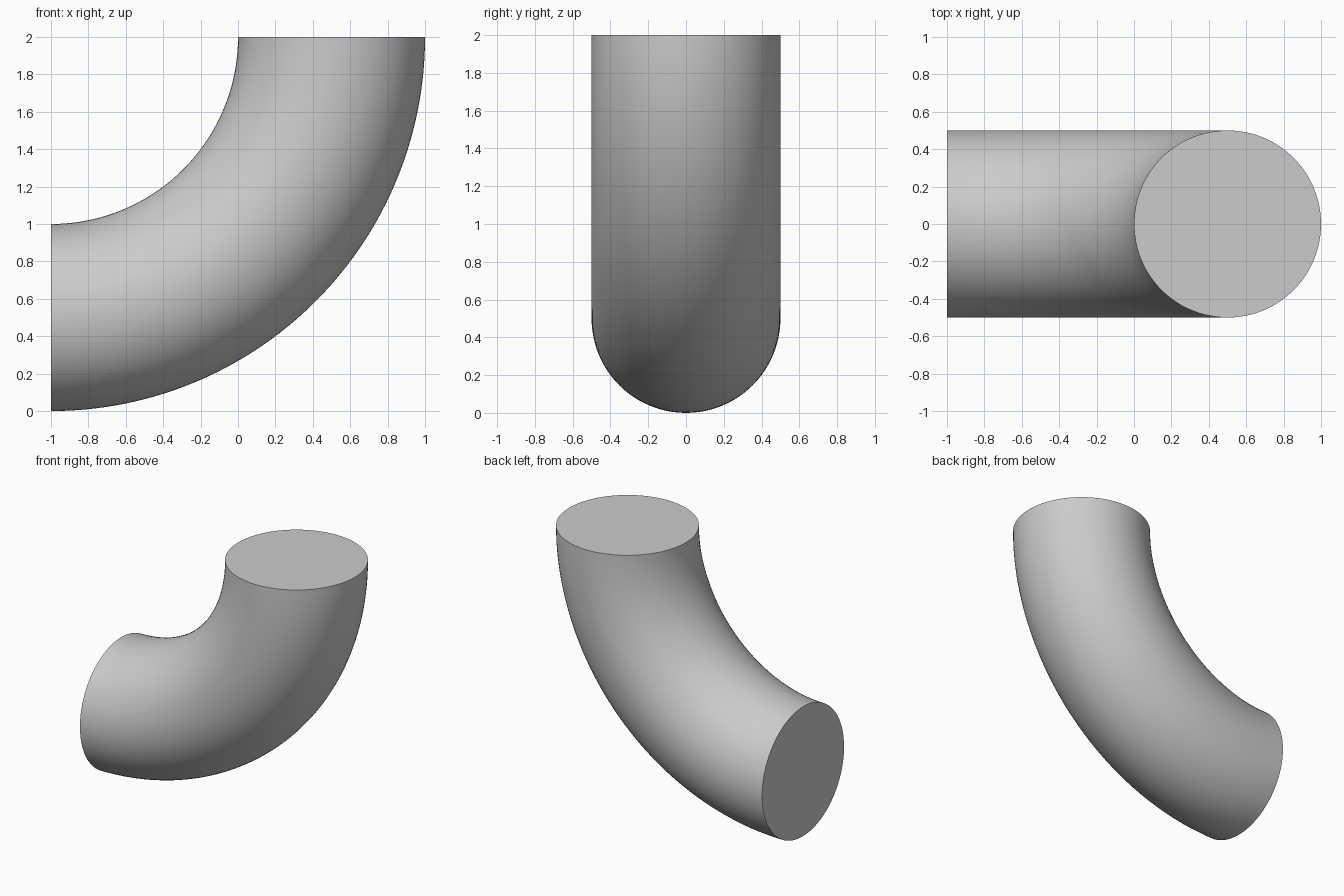
import bpy
import bmesh
import math
from mathutils import Matrix, Vector

cube = bpy.data.objects.get("Cube")
if cube:
    bpy.data.objects.remove(cube, do_unlink=True)

BEND_CENTRE = Vector((-1, 0, 2))
BEND_RADIUS = 1.5
OUTER_RADIUS = 0.5
INNER_RADIUS = 0.473
SIDES = 96
STEPS = 64

# Plain grey metal
grey = bpy.data.materials.new("grey metal")
grey.use_nodes = True
colour = (0.6, 0.6, 0.6, 1)
grey.diffuse_color = colour
grey.node_tree.nodes["Principled BSDF"].inputs["Base Color"].default_value = colour

bm = bmesh.new()


def swept_wall(radius):
    """Sweep a ring through a quarter turn; return its first and last edge loops."""
    place = Matrix.Translation(BEND_CENTRE + Vector((BEND_RADIUS, 0, 0)))
    ring = bmesh.ops.create_circle(bm, segments=SIDES, radius=radius, matrix=place)
    start = list({e for v in ring["verts"] for e in v.link_edges})
    swept = bmesh.ops.spin(bm, geom=start, cent=BEND_CENTRE, axis=(0, 1, 0),
                           angle=math.pi / 2, steps=STEPS)
    end = [g for g in swept["geom_last"] if isinstance(g, bmesh.types.BMEdge)]
    return start, end


# Outer and inner walls of the bend
outer_ends = swept_wall(OUTER_RADIUS)
inner_ends = swept_wall(INNER_RADIUS)

# Flat rims at both openings
for outer, inner in zip(outer_ends, inner_ends):
    bmesh.ops.bridge_loops(bm, edges=outer + inner)
bmesh.ops.recalc_face_normals(bm, faces=bm.faces)

mesh = bpy.data.meshes.new("pipe_elbow")
bm.to_mesh(mesh)
bm.free()
mesh.materials.append(grey)

elbow = bpy.data.objects.new("pipe_elbow", mesh)
bpy.context.collection.objects.link(elbow)

# Smooth walls with crisp rims
bpy.ops.object.select_all(action="DESELECT")
elbow.select_set(True)
bpy.context.view_layer.objects.active = elbow
bpy.ops.object.shade_smooth_by_angle(angle=math.radians(30))
